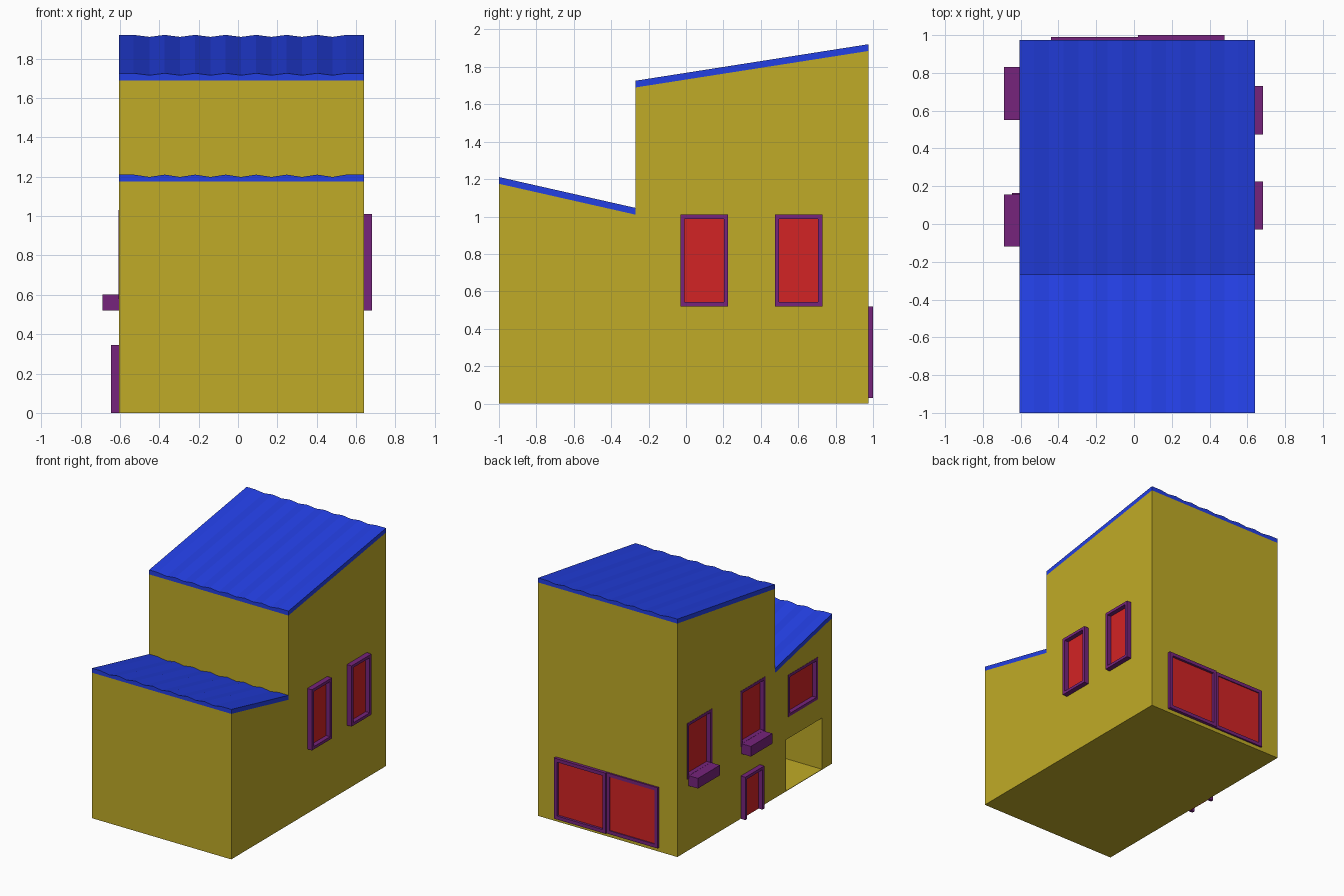
import bpy
import bmesh
from mathutils import Matrix, Vector

cube = bpy.data.objects.get("Cube")
if cube:
    bpy.data.objects.remove(cube, do_unlink=True)


def material(name, rgb):
    m = bpy.data.materials.new(name)
    m.use_nodes = True
    color = (*rgb, 1)
    m.diffuse_color = color
    m.node_tree.nodes["Principled BSDF"].inputs["Base Color"].default_value = color
    return m


YELLOW = material("mustard wall", (0.53, 0.41, 0.02))
BLUE = material("blue roof", (0.017, 0.05, 0.77))
PURPLE = material("purple trim", (0.18, 0.017, 0.2))
RED = material("red pane", (0.65, 0.017, 0.018))

# Main extents of the building
X0, X1 = -0.605, 0.64
Y0, STEP, Y1 = -1.0, -0.27, 0.975
UP = Vector((0, 0, 1))


def finish(name, bm, mat):
    bmesh.ops.recalc_face_normals(bm, faces=bm.faces)
    mesh = bpy.data.meshes.new(name)
    bm.to_mesh(mesh)
    bm.free()
    mesh.materials.append(mat)
    obj = bpy.data.objects.new(name, mesh)
    bpy.context.collection.objects.link(obj)
    return obj


def prism(name, start, shift, mat):
    """Extrude a planar outline by a shift vector."""
    bm = bmesh.new()
    face = bm.faces.new([bm.verts.new(p) for p in start])
    new = bmesh.ops.extrude_face_region(bm, geom=[face])["geom"]
    verts = [g for g in new if isinstance(g, bmesh.types.BMVert)]
    bmesh.ops.translate(bm, verts=verts, vec=shift)
    if not face.is_valid or len(bm.faces) < len(start) + 2:
        bmesh.ops.holes_fill(bm, edges=bm.edges)
    return finish(name, bm, mat)


def boxes(name, wall, spans, mat):
    """Boxes in wall coordinates: along, up, outward."""
    bm = bmesh.new()
    for lo, hi in spans:
        lo, hi = Vector(lo), Vector(hi)
        local = Matrix.Translation((lo + hi) / 2) @ Matrix.Diagonal((*(hi - lo), 1))
        bmesh.ops.create_cube(bm, size=1, matrix=wall @ local)
    return finish(name, bm, mat)


def wall_frame(origin, outward):
    n = Vector(outward)
    u = UP.cross(n)
    m = Matrix((u, UP, n)).transposed().to_4x4()
    m.translation = Vector(origin)
    return m


LEFT = wall_frame((X1, 0, 0), (1, 0, 0))     # along = +y
RIGHT = wall_frame((X0, 0, 0), (-1, 0, 0))   # along = -y
BACK = wall_frame((0, Y1, 0), (0, 1, 0))     # along = -x


def opening(name, wall, u0, u1, v0, v1, front, back, border=0.023, sill=True):
    """Framed pane; the pane sits at the back of the frame."""
    b = border
    bars = [((u0, v0, back), (u0 + b, v1, front)),
            ((u1 - b, v0, back), (u1, v1, front)),
            ((u0 + b, v1 - b, back), (u1 - b, v1, front))]
    if sill:
        bars.append(((u0 + b, v0, back), (u1 - b, v0 + b, front)))
    boxes(name + "_frame", wall, bars, PURPLE)
    bottom = v0 + b if sill else v0
    boxes(name + "_pane", wall,
          [((u0 + b, bottom, back), (u1 - b, v1 - b, back + 0.006))], RED)


# House body with a low front part and a tall back part
side = [(Y0, 0), (Y1, 0), (Y1, 1.885), (STEP, 1.69), (STEP, 1.01), (Y0, 1.175)]
body = prism("house_body", [(X0, y, z) for y, z in side], Vector((X1 - X0, 0, 0)), YELLOW)

# Recesses on the right wall: three windows and the open porch
recessed = [("rear_right_window", -0.85, -0.53, 0.58, 1.03),
            ("middle_right_window", -0.17, 0.15, 0.58, 1.03),
            ("front_right_window", 0.44, 0.82, 0.59, 0.93)]
holes = [((u0, v0, -0.04), (u1, v1, 0.1)) for _, u0, u1, v0, v1 in recessed]
holes.append(((0.41, 0.004, -0.8), (0.87, 0.417, 0.1)))
cutter = boxes("recess_cutter", RIGHT, holes, YELLOW)
cutter.hide_render = True
cut = body.modifiers.new("recesses", "BOOLEAN")
cut.operation = "DIFFERENCE"
cut.solver = "EXACT"
cut.object = cutter
bpy.context.view_layer.update()
graph = bpy.context.evaluated_depsgraph_get()
carved = bpy.data.meshes.new_from_object(body.evaluated_get(graph))
body.modifiers.clear()
body.data = carved
bpy.data.objects.remove(cutter, do_unlink=True)

# Right wall windows, sills and door
for name, u0, u1, v0, v1 in recessed:
    opening(name, RIGHT, u0, u1, v0, v1, 0.002, -0.04)
for name, u0, u1 in (("rear_sill", -0.83, -0.55), ("middle_sill", -0.155, 0.12)):
    boxes(name, RIGHT, [((u0, 0.52, -0.01), (u1, 0.602, 0.083))], PURPLE)
opening("side_door", RIGHT, -0.165, 0.078, 0, 0.345, 0.04, 0, sill=False)

# Left wall windows
for name, u in (("front_left_window", -0.03), ("rear_left_window", 0.475)):
    opening(name, LEFT, u, u + 0.255, 0.52, 1.01, 0.042, 0)

# Sliding back doors, one slightly in front of the other
opening("back_door_left", BACK, -0.48, -0.02, 0.03, 0.52, 0.025, 0, 0.028)
opening("back_door_right", BACK, -0.02, 0.44, 0.03, 0.52, 0.014, 0, 0.028)


# Corrugated sloping roofs
def roof(name, y0, z0, y1, z1, dip):
    top = [(X1, 0), (0.55, 0)]
    for i in range(12, -1, -1):
        top.append((-0.45 + 0.0775 * i, -dip if i % 2 == 0 else 0))
    top += [(-0.53, 0), (X0, 0)]
    outline = [(X0, y0, z0), (X1, y0, z0)]
    outline += [(x, y0, z0 + 0.036 + dz) for x, dz in top]
    prism(name, outline, Vector((0, y1 - y0, z1 - z0)), BLUE)


roof("front_roof", Y0, 1.175, STEP, 1.01, 0.012)
roof("back_roof", STEP, 1.69, Y1, 1.885, 0.01)
